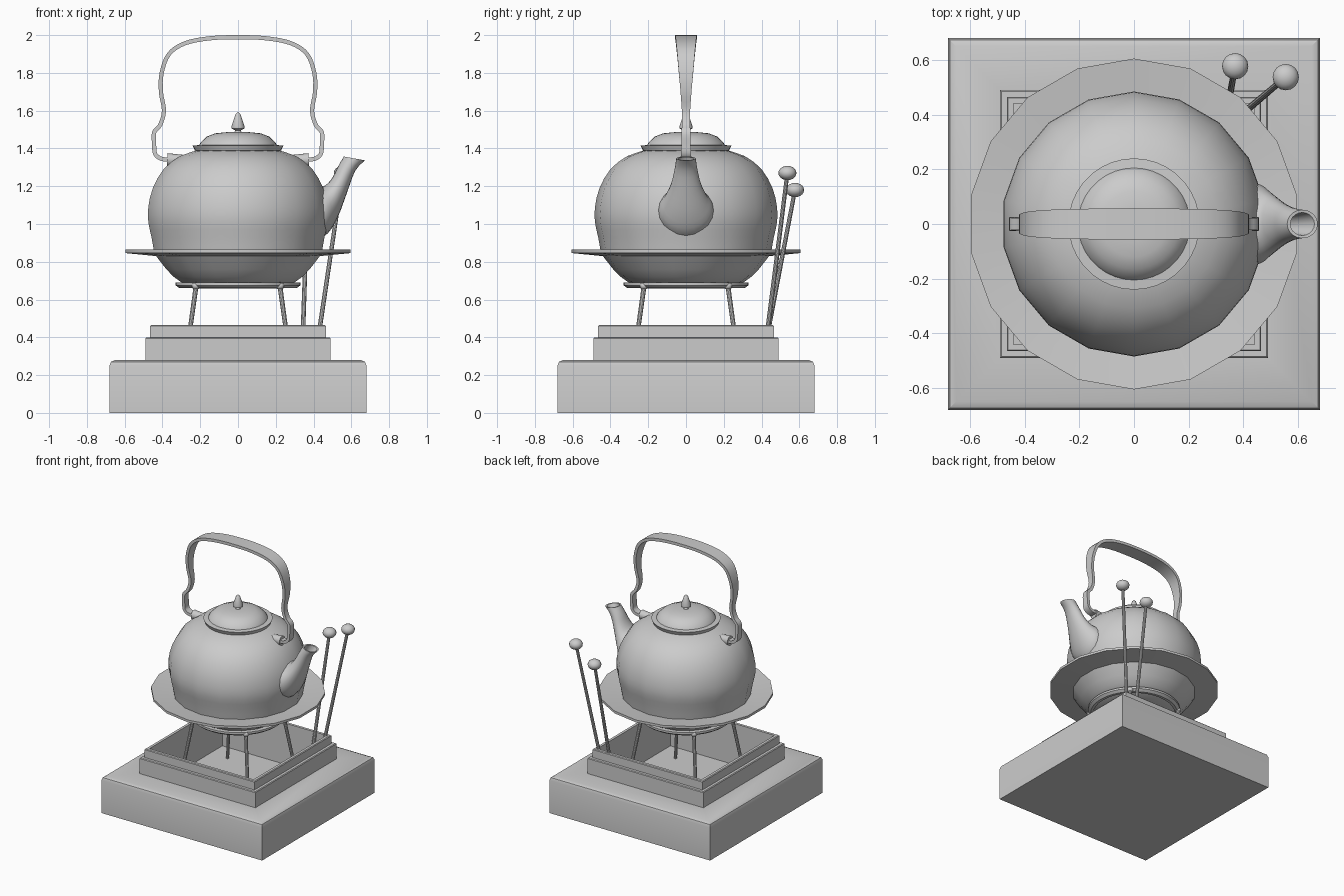
import bpy, bmesh, math
from mathutils import Vector

old = bpy.data.objects.get("Cube")
if old:
    bpy.data.objects.remove(old, do_unlink=True)

grey = bpy.data.materials.new("plain grey")
grey.use_nodes = True
colour = (0.6, 0.6, 0.6, 1)
grey.diffuse_color = colour
grey.node_tree.nodes["Principled BSDF"].inputs["Base Color"].default_value = colour


def finish(name, bm, angle=35):
    """Turn a bmesh into a named, shaded object."""
    bmesh.ops.remove_doubles(bm, verts=bm.verts, dist=1e-5)
    bmesh.ops.recalc_face_normals(bm, faces=bm.faces)
    mesh = bpy.data.meshes.new(name)
    bm.to_mesh(mesh)
    bm.free()
    mesh.materials.append(grey)
    ob = bpy.data.objects.new(name, mesh)
    bpy.context.collection.objects.link(ob)
    bpy.ops.object.select_all(action='DESELECT')
    ob.select_set(True)
    bpy.context.view_layer.objects.active = ob
    if angle:
        bpy.ops.object.shade_smooth_by_angle(angle=math.radians(angle))
    return ob


def loft(name, rings, caps=True, closed=False, angle=35):
    """Skin a list of equally long point rings."""
    bm = bmesh.new()
    rows = [[bm.verts.new(p) for p in ring] for ring in rings]
    pairs = list(zip(rows, rows[1:])) + ([(rows[-1], rows[0])] if closed else [])
    n = len(rows[0])
    for a, b in pairs:
        for i in range(n):
            j = (i + 1) % n
            bm.faces.new((a[i], a[j], b[j], b[i]))
    if caps and not closed:
        bm.faces.new(rows[0])
        bm.faces.new(rows[-1])
    return finish(name, bm, angle)


def lathe(name, profile, sides=18, start=90, closed=False, angle=35):
    """Spin (radius, height) points about the z axis."""
    turns = [math.radians(start + 360 * i / sides) for i in range(sides)]
    rings = [[(r * math.cos(t), r * math.sin(t), z) for t in turns] for r, z in profile]
    return loft(name, rings, closed=closed, angle=angle)


def rod(name, a, b, ra, rb, sides=10):
    """Tapered round bar between two points."""
    a, b = Vector(a), Vector(b)
    turn = (b - a).to_track_quat('Z', 'Y')
    rings = []
    for p, r in ((a, ra), (b, rb)):
        ts = [2 * math.pi * i / sides for i in range(sides)]
        rings.append([p + turn @ Vector((r * math.cos(t), r * math.sin(t), 0)) for t in ts])
    return loft(name, rings)


def ball(name, centre, size):
    bm = bmesh.new()
    bmesh.ops.create_uvsphere(bm, u_segments=16, v_segments=10, radius=1)
    bmesh.ops.scale(bm, vec=size, verts=bm.verts)
    bmesh.ops.translate(bm, vec=centre, verts=bm.verts)
    return finish(name, bm, 60)


def smooth_path(points, steps=4):
    """Catmull-Rom interpolation through tuples of any length."""
    pts = [points[0]] + points + [points[-1]]
    out = []
    for a, b, c, d in zip(pts, pts[1:], pts[2:], pts[3:]):
        for k in range(steps):
            t = k / steps
            out.append(tuple(
                q + t * (r - p) / 2 + t * t * (p - 2.5 * q + 2 * r - s / 2)
                + t ** 3 * (1.5 * (q - r) + (s - p) / 2)
                for p, q, r, s in zip(a, b, c, d)))
    return out + [points[-1]]


# Square hearth: thick plinth, two stepped frames, sunken floor
steps = [(.68, 0), (.68, .25), (.673, .27), (.65, .28), (.49, .28), (.49, .395), (.485, .4),
         (.465, .4), (.465, .46), (.46, .465), (.44, .465), (.44, .15)]
lathe("hearth", [(r * math.sqrt(2), z) for r, z in steps], 4, 45, angle=30)

# Trivet ring with four splayed legs
lathe("trivet_ring", [(.33, .675), (.33, .69), (.29, .69), (.29, .66), (.31, .66)],
      36, closed=True)
for sx in (-1, 1):
    for sy in (-1, 1):
        rod("trivet_leg", (sx * .295, sy * .295, .15), (sx * .222, sy * .222, .67), .011, .013)
        ball("trivet_leg_knob", (sx * .222, sy * .222, .672), (.023, .023, .02))

# Kettle body with its wide flange
lower = [(.2, .658), (.28, .68), (.31, .695), (.345, .72), (.385, .76), (.44, .83)]
flange = [(.605, .846), (.605, .864), (.45, .846)]
upper = smooth_path([(.45, .846), (.465, .93), (.482, 1.01), (.482, 1.09), (.458, 1.19),
                     (.4, 1.29), (.31, 1.36), (.2, 1.395)], 2)
lathe("kettle_body", lower + flange + upper[1:])

# Lid and its pointed knob
lathe("lid", [(.2, 1.385), (.228, 1.388), (.24, 1.415), (.205, 1.418), (.198, 1.432),
              (.165, 1.463), (.12, 1.48), (.06, 1.486), (.01, 1.487)], 36)
lathe("lid_knob", [(.02, 1.483), (.014, 1.495), (.034, 1.505), (.035, 1.517),
                   (.024, 1.55), (.014, 1.58), (.003, 1.592)], 16)

# Spout: oval sections as top x, top z, bottom x, bottom z, half width
outer = smooth_path([(.40, 1.22, .38, .89, .15), (.445, 1.2, .475, .95, .145),
                     (.475, 1.215, .53, 1.04, .112), (.505, 1.255, .575, 1.16, .08),
                     (.53, 1.305, .62, 1.28, .06), (.56, 1.357, .672, 1.337, .052)], 3)
inner = [(.572, 1.354, .66, 1.338, .042), (.545, 1.3, .605, 1.28, .036),
         (.52, 1.25, .56, 1.2, .03)]
rings = []
for tx, tz, bx, bz, w in outer + inner:
    mid = Vector(((tx + bx) / 2, 0, (tz + bz) / 2))
    half = Vector(((tx - bx) / 2, 0, (tz - bz) / 2))
    angles = [2 * math.pi * i / 20 for i in range(20)]
    rings.append([mid + half * math.cos(t) + Vector((0, w * math.sin(t), 0)) for t in angles])
loft("spout", rings, angle=50)

# Arched strap handle: x, z and half width of one side, then mirrored
side = [(.36, 1.342, .026), (.405, 1.345, .026), (.438, 1.37, .026), (.444, 1.42, .025),
        (.444, 1.485, .023), (.412, 1.525, .022), (.392, 1.6, .022), (.408, 1.7, .029),
        (.404, 1.8, .038), (.365, 1.9, .047), (.28, 1.957, .053), (.15, 1.983, .056)]
path = smooth_path(side + [(0, 1.989, .057)] + [(-x, z, w) for x, z, w in reversed(side)])
rings = []
for i, (x, z, w) in enumerate(path):
    p, q = path[max(i - 1, 0)], path[min(i + 1, len(path) - 1)]
    n = Vector((p[1] - q[1], 0, q[0] - p[0])).normalized() * .011
    c, y = Vector((x, 0, z)), Vector((0, w, 0))
    rings.append([c + n + y, c + n - y, c - n - y, c - n + y])
loft("handle", rings)

# Lugs that hold the handle ends
for s in (-1, 1):
    rod("handle_lug", (s * .28, 0, 1.335), (s * .375, 0, 1.34), .03, .035, 16)

# Two fire sticks with round ends
for foot, tip in (((.334, .38, .15), (.37, .577, 1.18)), ((.388, .396, .15), (.555, .537, 1.27))):
    rod("fire_stick", foot, tip, .013, .011)
    ball("fire_stick_knob", tip, (.048, .048, .038))
